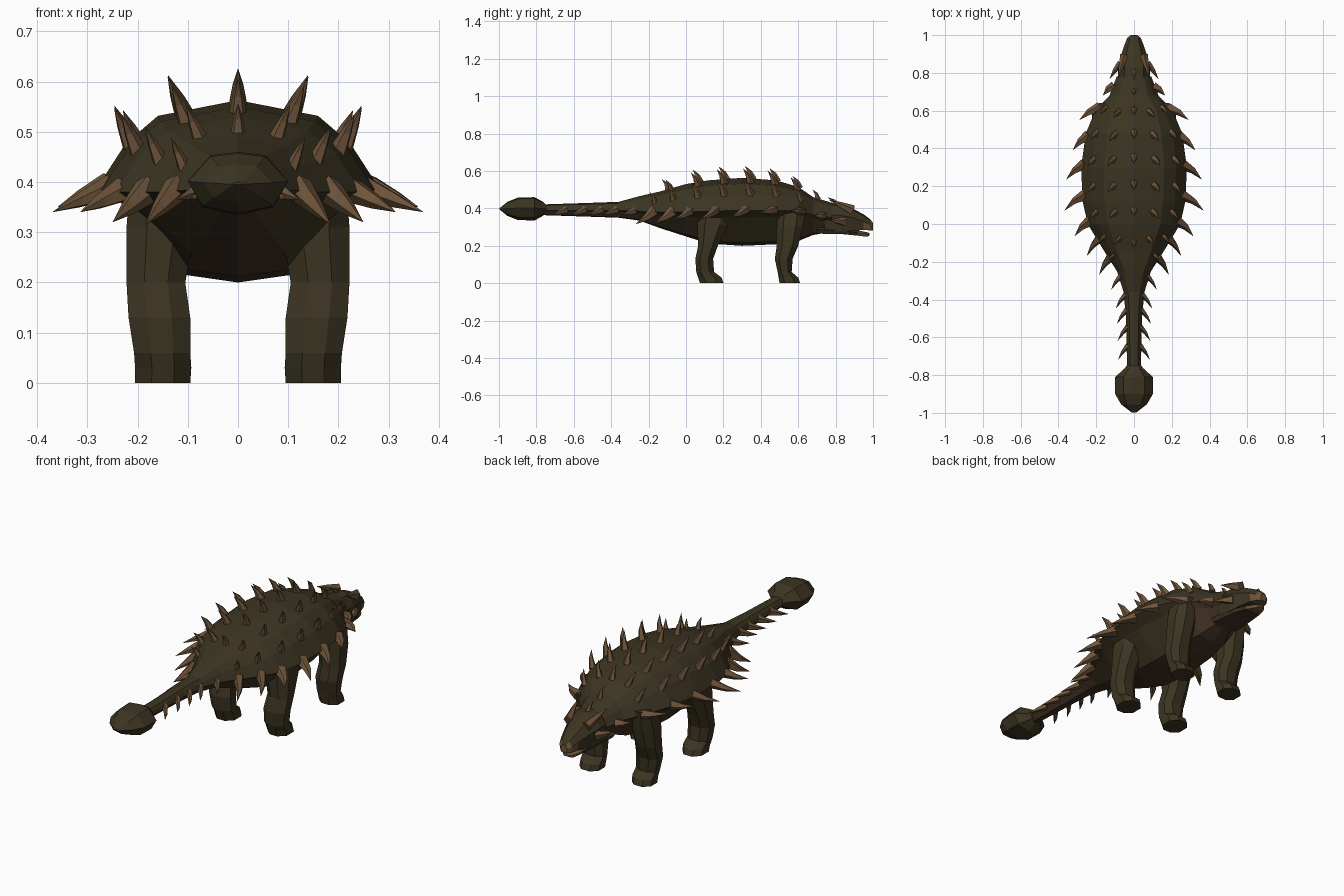
import bpy, bmesh, math
from mathutils import Vector

if "Cube" in bpy.data.objects:
    bpy.data.objects.remove(bpy.data.objects["Cube"])


def mat(name, r, g, b):
    m = bpy.data.materials.new(name)
    m.diffuse_color = (r, g, b, 1)
    m.use_nodes = True
    m.node_tree.nodes["Principled BSDF"].inputs["Base Color"].default_value = m.diffuse_color
    return m


HIDE = mat("olive hide", 0.045, 0.035, 0.0155)
BELLY = mat("dark brown belly", 0.056, 0.031, 0.018)
HORN = mat("brown horn", 0.155, 0.088, 0.042)


def finish(name, bm, mats, rule=None):
    bmesh.ops.recalc_face_normals(bm, faces=bm.faces)
    bm.normal_update()
    if rule:
        for f in bm.faces:
            f.material_index = rule(f)
    me = bpy.data.meshes.new(name)
    bm.to_mesh(me)
    bm.free()
    for m in mats:
        me.materials.append(m)
    ob = bpy.data.objects.new(name, me)
    bpy.context.collection.objects.link(ob)
    return ob


def loft(bm, rings):
    vs = [[bm.verts.new(p) for p in r] for r in rings]
    n = len(vs[0])
    for a, b in zip(vs, vs[1:]):
        for i in range(n):
            j = (i + 1) % n
            bm.faces.new((a[i], a[j], b[j], b[i]))
    bm.faces.new(vs[0])
    bm.faces.new(vs[-1])


# body stations: y, half width, top z, rim z, bottom z
BODY = [(-0.80, .036, .42, .39, .365), (-0.50, .042, .43, .39, .355),
        (-0.36, .055, .435, .39, .35), (-0.25, .09, .465, .385, .335),
        (-0.14, .16, .49, .38, .295), (0.0, .245, .53, .38, .25),
        (0.12, .272, .55, .385, .212), (0.30, .28, .563, .39, .20),
        (0.48, .255, .55, .39, .208), (0.60, .205, .515, .385, .225),
        (0.68, .13, .46, .365, .258), (0.78, .092, .43, .35, .275)]
# half cross-section: fraction of width, fraction of height above/below rim
SECTION = [(0, 1), (.57, .82), (.80, .50), (1, 0), (.80, -.2), (.38, -.92), (0, -1)]


def station(y):
    for a, b in zip(BODY, BODY[1:]):
        if y <= b[0]:
            t = (y - a[0]) / (b[0] - a[0])
            return [p + (q - p) * t for p, q in zip(a, b)]
    return BODY[-1]


def section_point(s, fx, fz):
    y, w, zt, zm, zb = s
    return Vector((fx * w, y, zm + fz * ((zt - zm) if fz > 0 else (zm - zb))))


def ring(s, sec=SECTION):
    half = [section_point(s, *p) for p in sec]
    return half + [Vector((-p.x, p.y, p.z)) for p in half[-2:0:-1]]


# belly colour on the two lowest strips, widening under the chest and tail
def belly_rule(f):
    c = f.calc_center_median()
    low = abs(c.x) < 0.3 * station(c.y)[1] and f.normal.z < -0.3
    return int(low or (f.normal.z < -0.45 and (c.y > 0.62 or c.y < -0.2)))


bm = bmesh.new()
loft(bm, [ring(s) for s in BODY])
finish("body", bm, [HIDE, BELLY], belly_rule)

# head: skull with a horn-coloured lip at the tip of the beak
HEAD_SEC = [(0, 1), (.6, .85), (1, .1), (.85, -1), (0, -1)]
bm = bmesh.new()
loft(bm, [ring(s, HEAD_SEC) for s in [
    (0.74, .085, .43, .36, .28), (0.83, .085, .425, .355, .275), (0.89, .07, .40, .345, .28),
    (0.95, .05, .368, .325, .285), (0.985, .036, .342, .31, .282), (1.0, .018, .322, .303, .282)]])
finish("skull", bm, [HIDE, HORN], lambda f: int(
    f.calc_center_median().y > 0.95 and f.calc_center_median().z < 0.325))

# lower jaw
bm = bmesh.new()
loft(bm, [ring(s, HEAD_SEC) for s in [
    (0.70, .085, .31, .285, .265), (0.84, .07, .29, .278, .262),
    (0.92, .05, .282, .268, .254), (0.965, .032, .273, .262, .248), (.98, .018, .268, .262, .254)]])
finish("lower_jaw", bm, [HIDE, HORN, BELLY], lambda f: 1 if f.calc_center_median().y > 0.93
       else 2 if f.normal.z < -0.6 else 0)

# tail club
CLUB = [(-0.998, .012, .40), (-0.955, .068, .435), (-0.90, .1, .457),
        (-0.81, .1, .46), (-0.765, .05, .435), (-0.745, .036, .415)]
CLUB_SEC = [(0, 1), (.55, .9), (1, .1), (.7, -.75), (0, -1)]
bm = bmesh.new()
loft(bm, [ring((y, w, zt, .395, .795 - zt), CLUB_SEC) for y, w, zt in CLUB])
finish("tail_club", bm, [HIDE])

# legs: z, back y, front y, inner x, outer x
HIND = [(.40, .07, .25, .14, .215), (.31, .06, .225, .085, .222), (.20, .065, .17, .105, .222),
        (.13, .05, .145, .095, .218), (.06, .055, .15, .095, .207),
        (.03, .065, .19, .093, .205), (0, .075, .20, .095, .205)]
FORE = [(.40, .49, .64, .13, .205), (.30, .485, .625, .095, .222), (.20, .485, .60, .105, .222),
        (.13, .475, .57, .095, .218), (.06, .49, .565, .095, .207),
        (.03, .495, .60, .093, .205), (0, .50, .61, .095, .205)]
LEG_SEC = [(1, .45), (.45, 1), (-.45, 1), (-1, .45), (-1, -.5), (-.4, -1), (.4, -1), (1, -.5)]
for name, rows in (("hind_leg", HIND), ("fore_leg", FORE)):
    for side, label in ((1, "right"), (-1, "left")):
        rings = []
        for z, y0, y1, x0, x1 in rows:
            cx, cy, rx, ry = (x0 + x1) / 2, (y0 + y1) / 2, (x1 - x0) / 2, (y1 - y0) / 2
            rings.append([(side * (cx + rx * a), cy + ry * b, z) for a, b in LEG_SEC])
        bm = bmesh.new()
        loft(bm, rings)
        finish(f"{name}_{label}", bm, [HIDE])


# spikes: five-sided, swept back in a slight curve, mirrored where off-centre
def spike(bm, base, tip, r, bend=.008):
    for side in ((1, -1) if abs(base[0]) > 0.001 else (1,)):
        b, t = (Vector((side * p[0], p[1], p[2])) for p in (base, tip))
        d = (t - b).normalized()
        u = d.cross(Vector((1, 0, 0)) if abs(d.x) < .6 else Vector((0, 0, 1))).normalized()
        v = d.cross(u) * .8
        mid = b.lerp(t, .5) + Vector((0, bend, 0))
        rings = [[bm.verts.new(c + s * (u * math.cos(k * math.tau / 5) + v * math.sin(k * math.tau / 5)))
                  for k in range(5)] for c, s in ((b - d * .012, r), (mid, r * .55))]
        top = bm.verts.new(t)
        for k in range(5):
            j = (k + 1) % 5
            bm.faces.new((rings[0][k], rings[0][j], rings[1][j], rings[1][k]))
            bm.faces.new((rings[1][k], rings[1][j], top))
        bm.faces.new(rings[0])


def on_body(y, fx, fz):
    return section_point(station(y), fx, fz)


bm = bmesh.new()
# three back rows: section position, outward lean, spike positions along y
for fx, fz, dx, dz, ys in (
        (0, 1, 0, .068, (.70, .60, .48, .35, .21, .07, -.10)),
        (.40, .88, .03, .074, (.59, .47, .34, .20, .06, -.08)),
        (.78, .53, .032, .072, (.61, .48, .34, .20, .06, -.07, -.17))):
    for y in ys:
        k = min(1, .45 + station(y)[1] * 2)
        b = on_body(y, fx, fz)
        spike(bm, b, b + Vector((dx, -.035, dz)) * k, .025 * k)
finish("back_spikes", bm, [HORN])

bm = bmesh.new()
# flank spikes: base y, tip x, tip y, tip z
for y, tx, ty, tz in ((.72, .165, .68, .36), (.61, .29, .55, .39), (.46, .325, .39, .375),
                      (.31, .36, .235, .35), (.15, .37, .07, .34), (.01, .315, -.065, .34),
                      (-.08, .25, -.17, .32), (-.18, .185, -.27, .315)):
    spike(bm, on_body(y, .95, 0), (tx, ty, tz), .033, .012)
finish("flank_spikes", bm, [HORN])

bm = bmesh.new()
for y in (-.28, -.38, -.46, -.55, -.65):
    b = on_body(y, .9, 0)
    spike(bm, b, (b.x + .05, y - .07, .365), .022)
finish("tail_spikes", bm, [HORN])

# horns at the back of the skull, cheeks and crown
bm = bmesh.new()
spike(bm, (.055, .88, .395), (.085, .765, .445), .028, 0)
spike(bm, (.075, .84, .33), (.13, .765, .335), .028)
spike(bm, (0, .80, .425), (0, .755, .46), .016)
finish("head_horns", bm, [HORN])
